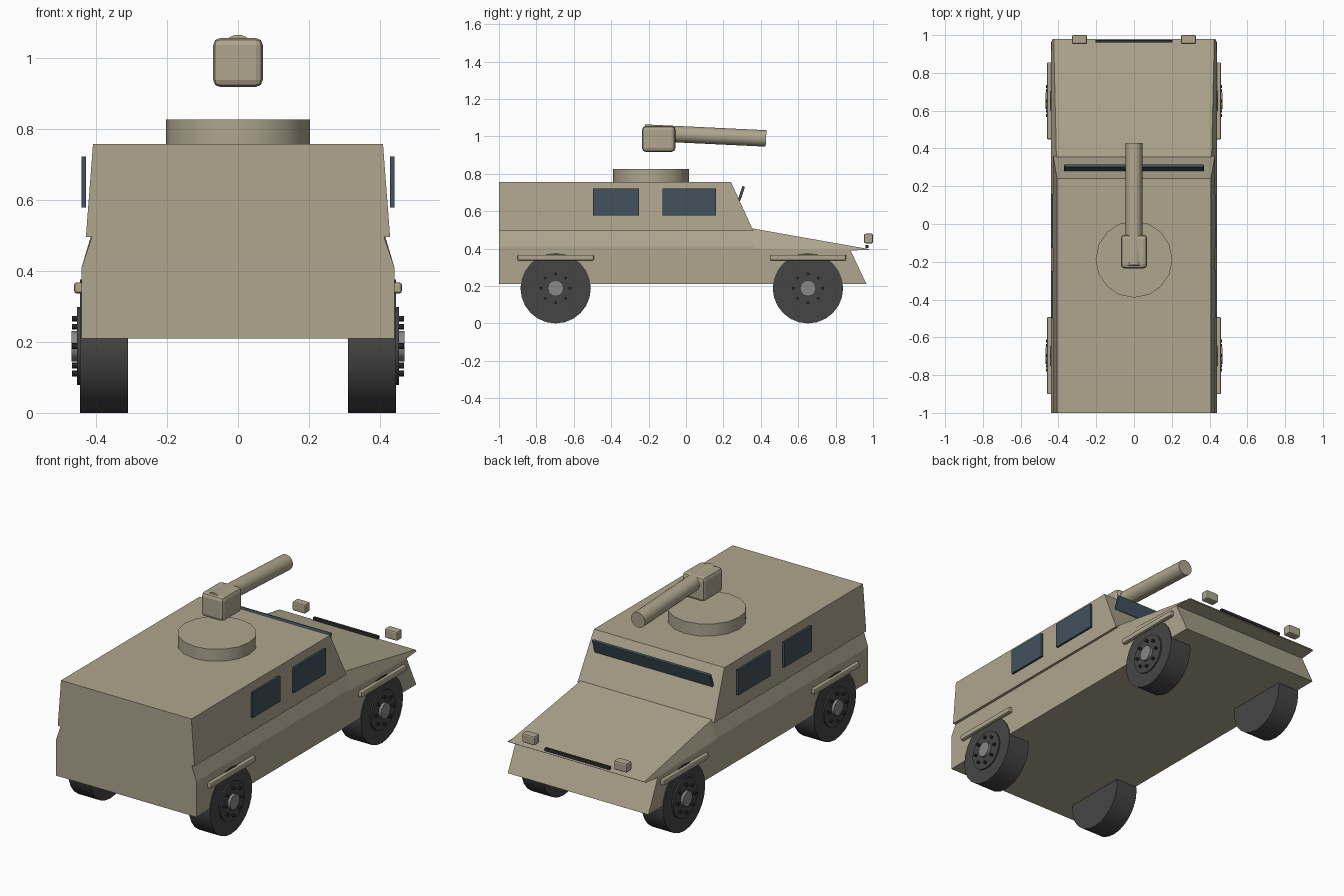
import bpy, bmesh, math
from mathutils import Vector

if "Cube" in bpy.data.objects:
    bpy.data.objects.remove(bpy.data.objects["Cube"])


def material(name, rgb):
    m = bpy.data.materials.new(name)
    m.diffuse_color = (*rgb, 1)
    m.use_nodes = True
    m.node_tree.nodes["Principled BSDF"].inputs["Base Color"].default_value = m.diffuse_color
    return m


TAN = material("tan_paint", (0.42, 0.38, 0.27))
GLASS = material("dark_glass", (0.055, 0.085, 0.11))
RUBBER = material("rubber", (0.06, 0.06, 0.062))
DARK = material("dark_trim", (0.03, 0.03, 0.03))
STEEL = material("steel", (0.25, 0.25, 0.25))


def finish(ob, name, mat, smooth=False):
    ob.name = name
    ob.data.materials.append(mat)
    if smooth:
        bpy.ops.object.shade_smooth_by_angle(angle=math.radians(35))
    return ob


def box(name, lo, hi, mat, bevel=0.0, tilt=0.0):
    lo, hi = Vector(lo), Vector(hi)
    bpy.ops.mesh.primitive_cube_add(size=1, location=(lo + hi) / 2)
    ob = bpy.context.object
    ob.scale = hi - lo
    bpy.ops.object.transform_apply(location=False, rotation=False, scale=True)
    ob.rotation_euler.x = tilt
    if bevel:
        mod = ob.modifiers.new("bevel", 'BEVEL')
        mod.width, mod.segments = bevel, 2
    return finish(ob, name, mat)


def rod(name, a, b, r, sides, mat):
    a, b = Vector(a), Vector(b)
    bpy.ops.mesh.primitive_cylinder_add(vertices=sides, radius=r, depth=(b - a).length,
                                        location=(a + b) / 2)
    ob = bpy.context.object
    ob.rotation_euler = (b - a).to_track_quat('Z', 'Y').to_euler()
    return finish(ob, name, mat, True)


def shell(name, stations, mat):
    """Loft mirrored half-sections, each a list of (x, y, z) from bottom to top."""
    bm = bmesh.new()
    rings = []
    for st in stations:
        pts = st + [(-x, y, z) for x, y, z in reversed(st)]
        rings.append([bm.verts.new(p) for p in pts])
    n = len(rings[0])
    for r0, r1 in zip(rings, rings[1:]):
        for i in range(n):
            j = (i + 1) % n
            bm.faces.new((r0[i], r0[j], r1[j], r1[i]))
    # split the end caps into level strips so a folded nose stays clean
    for r in (rings[0], rings[-1]):
        for i in range(n // 2 - 1):
            bm.faces.new((r[i], r[i + 1], r[n - 2 - i], r[n - 1 - i]))
    bmesh.ops.recalc_face_normals(bm, faces=bm.faces)
    me = bpy.data.meshes.new(name)
    bm.to_mesh(me)
    bm.free()
    ob = bpy.data.objects.new(name, me)
    bpy.context.collection.objects.link(ob)
    return finish(ob, name, mat)


# Lower hull with sloping hood and overhanging lip
shell("lower_hull", [
    [(0.44, -1, 0.21), (0.44, -1, 0.40), (0.44, -1, 0.41), (0.411, -1, 0.495)],
    [(0.44, 0.36, 0.21), (0.44, 0.36, 0.40), (0.44, 0.36, 0.41), (0.411, 0.36, 0.507)],
    [(0.44, 0.965, 0.21), (0.44, 0.88, 0.39), (0.435, 0.975, 0.393), (0.425, 0.98, 0.397)],
], TAN)

# Cabin with raked front
shell("cabin", [
    [(0.428, -1, 0.495), (0.408, -1, 0.757)],
    [(0.428, 0.36, 0.495), (0.408, 0.24, 0.757)],
], TAN)

# Windscreen visor
box("windscreen", (-0.37, 0.289, 0.655), (0.37, 0.303, 0.735), GLASS, 0.003, math.radians(-18))

# Turret ring, gun mount and barrel
rod("turret_ring", (0, -0.187, 0.75), (0, -0.187, 0.825), 0.203, 16, TAN)
box("gun_mount", (-0.07, -0.235, 0.917), (0.07, -0.057, 1.055), TAN, 0.02)
rod("gun_barrel", (0, -0.22, 1.02), (0, 0.428, 0.989), 0.044, 24, TAN)

# Grille bar on the nose
box("grille_bar", (-0.203, 0.96, 0.404), (0.203, 0.975, 0.42), DARK)

for s, side in ((1, "right"), (-1, "left")):
    # Side windows
    for k, (y0, y1) in enumerate(((-0.497, -0.25), (-0.126, 0.16))):
        box(f"{side}_window_{k}", (s * 0.434 - 0.006, y0, 0.578),
            (s * 0.434 + 0.006, y1, 0.722), GLASS)
    # Headlights
    box(f"{side}_headlight", (s * 0.288 - 0.04, 0.952, 0.428),
        (s * 0.288 + 0.04, 1.0, 0.48), TAN, 0.008)
    for end, y in (("rear", -0.697), ("front", 0.652)):
        tag = f"{side}_{end}"
        # Fender bar
        box(f"{tag}_fender", (s * 0.445 - 0.016, y - 0.204, 0.336),
            (s * 0.445 + 0.016, y + 0.204, 0.367), TAN, 0.007)
        # Tyre, rim disc, hub and lug nuts
        z = 0.188
        rod(f"{tag}_tyre", (s * 0.31, y, z), (s * 0.445, y, z), 0.188, 24, RUBBER)
        rod(f"{tag}_rim", (s * 0.44, y, z), (s * 0.453, y, z), 0.11, 24, RUBBER)
        rod(f"{tag}_hub", (s * 0.44, y, z), (s * 0.468, y, z), 0.043, 12, STEEL)
        for i in range(8):
            a = math.tau * i / 8
            ny, nz = y + 0.077 * math.cos(a), z + 0.077 * math.sin(a)
            rod(f"{tag}_lug_nut_{i}", (s * 0.445, ny, nz), (s * 0.467, ny, nz), 0.008, 8, DARK)
